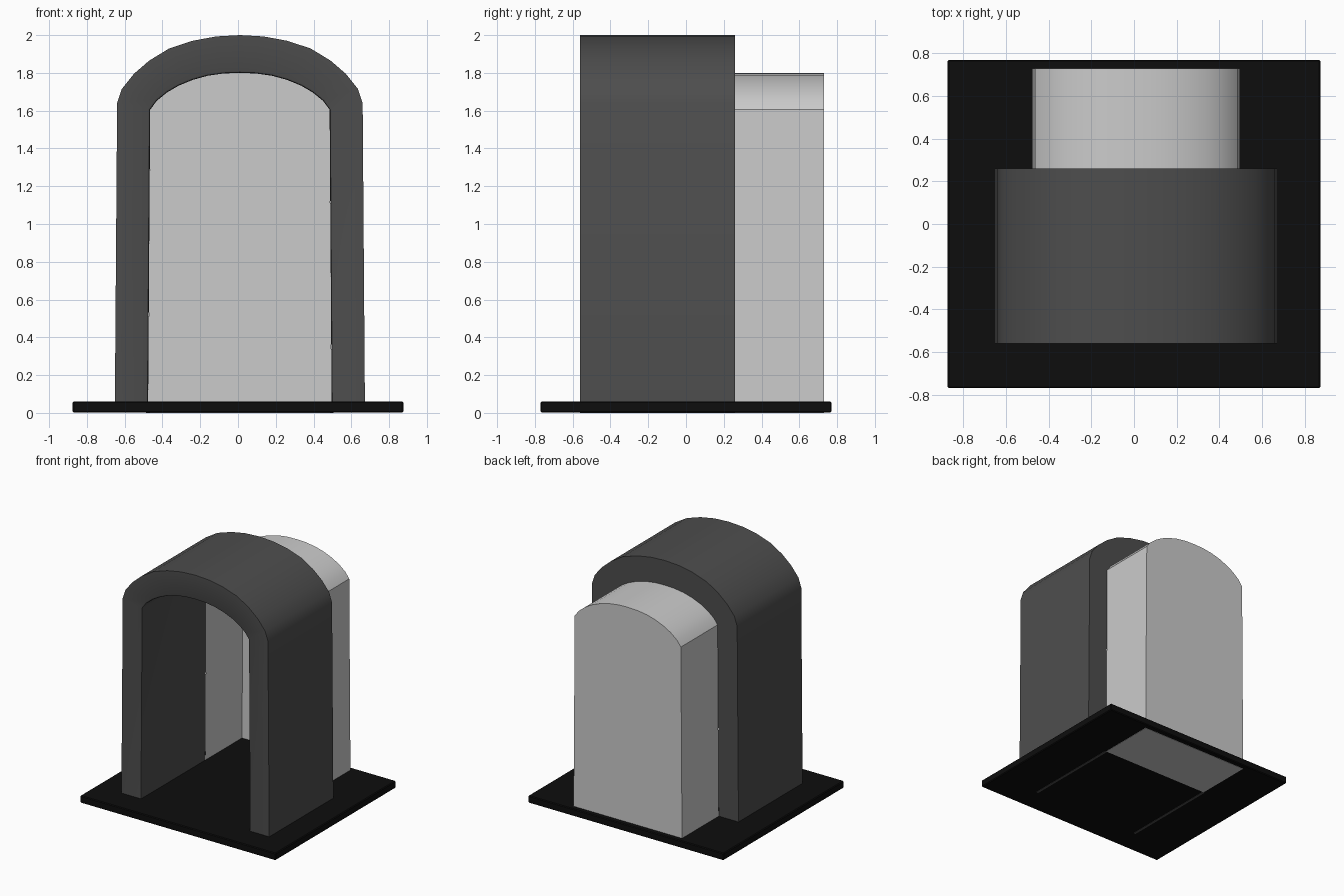
import bpy, bmesh

if "Cube" in bpy.data.objects:
    bpy.data.objects.remove(bpy.data.objects["Cube"])

def material(name, v):
    m = bpy.data.materials.new(name)
    m.diffuse_color = (v, v, v, 1)
    m.use_nodes = True
    m.node_tree.nodes["Principled BSDF"].inputs["Base Color"].default_value = m.diffuse_color
    return m

def finish(name, bm, mat=None, recalc=True):
    if recalc:
        bmesh.ops.recalc_face_normals(bm, faces=bm.faces)
    me = bpy.data.meshes.new(name)
    bm.to_mesh(me)
    bm.free()
    ob = bpy.data.objects.new(name, me)
    bpy.context.collection.objects.link(ob)
    if mat:
        me.materials.append(mat)
    bpy.context.view_layer.objects.active = ob
    ob.select_set(True)
    bpy.ops.object.shade_smooth_by_angle(angle=0.6)
    ob.select_set(False)
    return ob

def box(name, x0, x1, y0, y1, z0, z1, mat, bevel=0):
    bm = bmesh.new()
    bmesh.ops.create_cube(bm, size=1)
    for v in bm.verts:
        v.co = ((x0 + x1) / 2 + v.co.x * (x1 - x0), (y0 + y1) / 2 + v.co.y * (y1 - y0),
                (z0 + z1) / 2 + v.co.z * (z1 - z0))
    if bevel:
        bmesh.ops.bevel(bm, geom=bm.edges[:], offset=bevel, segments=1, affect='EDGES')
    return finish(name, bm, mat)

def mirrored(half, cx=0.01):
    # Right half profile from foot to crown, mirrored about the arch centre
    return [(cx + x, z) for x, z in half] + [(cx - x, z) for x, z in half[-2::-1]]

dark = material("dark_grey", 0.075)
black = material("black", 0.004)

inner = mirrored([(0.486, 0), (0.475, 1.605), (0.44, 1.652), (0.385, 1.697), (0.325, 1.732),
                  (0.25, 1.763), (0.17, 1.785), (0.085, 1.797), (0, 1.8)])
outer = mirrored([(0.662, 0), (0.65, 1.64), (0.625, 1.715), (0.56, 1.796), (0.48, 1.865),
                  (0.375, 1.929), (0.25, 1.97), (0.125, 1.993), (0, 2.0)])
foot = 0.03
front, mid, back = -0.56, 0.26, 0.73

# Base plate
box("base_plate", -0.875, 0.875, -0.77, 0.77, 0.002, 0.06, black, 0.006)

# Dark arch frame
bm = bmesh.new()
def ring(pts, y):
    return [bm.verts.new((x, y, max(z, foot))) for x, z in pts]
loops = [ring(inner, front), ring(outer, front), ring(outer, mid), ring(inner, mid)]
for k in range(4):
    a, b = loops[k], loops[(k + 1) % 4]
    for i in range(len(a) - 1):
        bm.faces.new((a[i], a[i + 1], b[i + 1], b[i]))
for i in (0, -1):
    bm.faces.new([l[i] for l in loops])
lip = [bm.edges.get((loops[0][i], loops[0][i + 1])) for i in range(len(inner) - 1)]
bmesh.ops.bevel(bm, geom=lip, offset=0.012, segments=2, profile=0.5, affect='EDGES')
finish("arch_frame", bm, dark)

# Thin rails under the arch legs, showing beneath the base
box("rail_right", 0.486, 0.506, front, mid, 0, 0.04, dark)
box("rail_left", -0.486, -0.466, front, mid, 0, 0.04, dark)

# Light niche behind the arch: open front, closed back and floor
bm = bmesh.new()
a = [bm.verts.new((x, mid, z)) for x, z in inner]
b = [bm.verts.new((x, back, z)) for x, z in inner]
for i in range(len(a)):
    j = (i + 1) % len(a)
    bm.faces.new((a[i], a[j], b[j], b[i]))
bm.faces.new(b)
finish("niche", bm)
